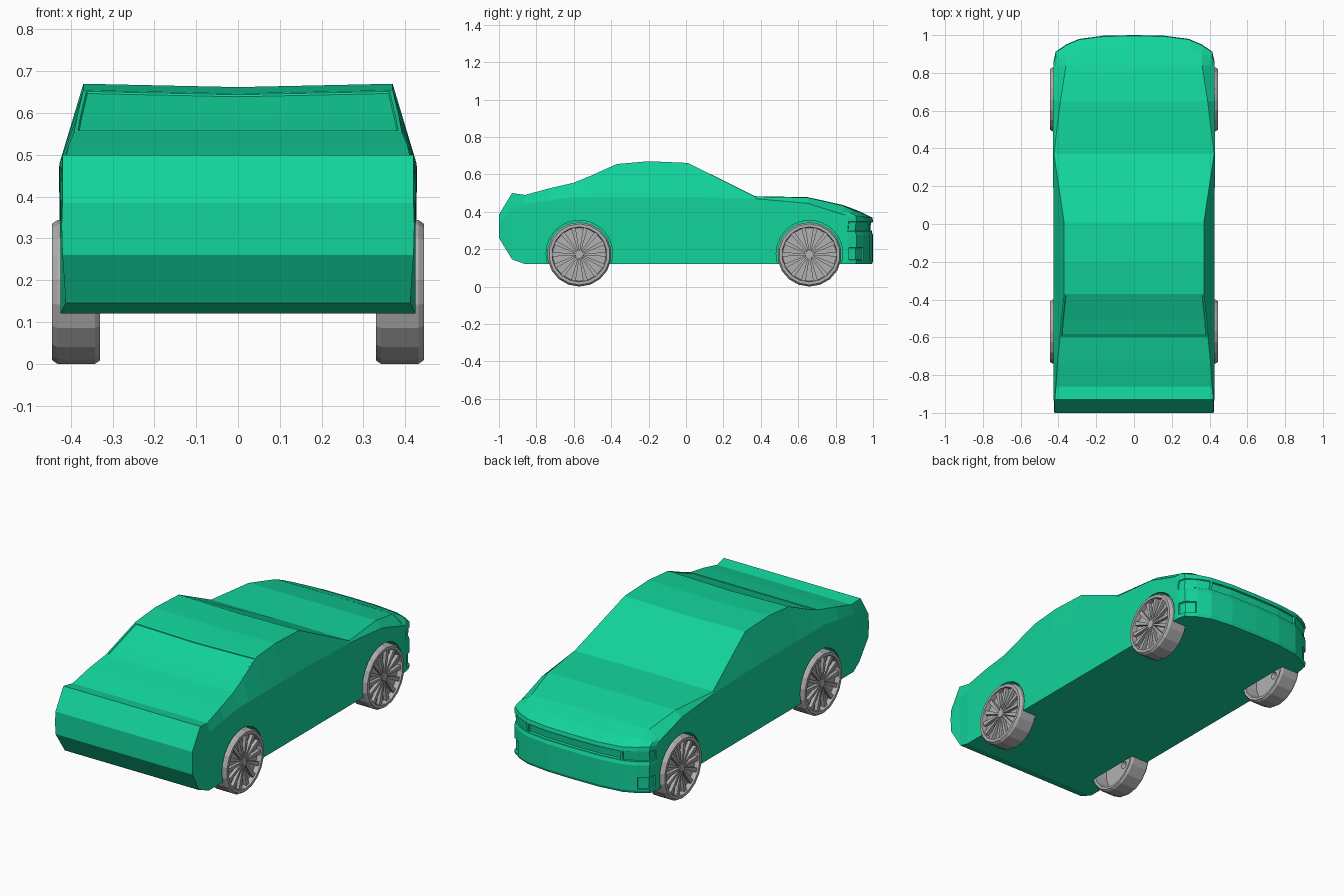
import bpy, bmesh, math

if "Cube" in bpy.data.objects:
    bpy.data.objects.remove(bpy.data.objects["Cube"])


def material(name, rgb):
    m = bpy.data.materials.new(name)
    m.diffuse_color = (*rgb, 1)
    m.use_nodes = True
    m.node_tree.nodes["Principled BSDF"].inputs["Base Color"].default_value = m.diffuse_color
    return m


GREEN = material("green paint", (0.006, 0.66, 0.33))
GREY = material("wheel grey", (0.44, 0.44, 0.44))


def finish(bm, name, mat):
    bmesh.ops.recalc_face_normals(bm, faces=bm.faces)
    me = bpy.data.meshes.new(name)
    bm.to_mesh(me)
    bm.free()
    me.materials.append(mat)
    ob = bpy.data.objects.new(name, me)
    bpy.context.collection.objects.link(ob)
    return ob


def recess(bm, faces, border, depth):
    bmesh.ops.recalc_face_normals(bm, faces=bm.faces)
    bmesh.ops.inset_region(bm, faces=faces, thickness=border, depth=0, use_even_offset=True)
    bmesh.ops.inset_region(bm, faces=faces, thickness=0.003, depth=-depth, use_even_offset=True)


# Body: y, centre z, edge z, edge x, belt z, belt x, sill x, sill z
stations = [
    (-1.00, .385, .385, .420, .33, .422, .420, .26),
    (-.93, .500, .500, .420, .42, .425, .412, .145),
    (-.86, .490, .490, .413, .44, .425, .425, .12),
    (-.73, .525, .525, .405, .46, .425, .425, .12),
    (-.60, .555, .555, .392, .48, .426, .425, .12),
    (-.51, .588, .592, .385, .48, .427, .425, .12),
    (-.37, .647, .655, .370, .48, .427, .425, .12),
    (-.20, .662, .670, .370, .48, .427, .425, .12),
    (.01, .655, .661, .370, .48, .427, .425, .12),
    (.37, .483, .481, .424, .47, .428, .425, .12),
    (.65, .478, .476, .390, .445, .428, .425, .12),
    (.84, .436, .432, .360, .385, .425, .425, .12),
]
bm = bmesh.new()
rings = []
for y, zc, zt, xt, zb, xb, xs, z0 in stations:
    half = [(xt, zt), (xb, zb), (xs, z0)]
    pts = [(0, zc)] + half + [(-x, z) for x, z in reversed(half)]
    rings.append([bm.verts.new((x, y, z)) for x, z in pts])
glass = []
for i, (a, b) in enumerate(zip(rings, rings[1:])):
    for j in range(7):
        k = (j + 1) % 7
        f = bm.faces.new((a[j], a[k], b[k], b[j]))
        if i in (4, 5) and j in (0, 6):
            glass.append(f)
bm.faces.new(rings[0])
bm.faces.new(rings[-1])
recess(bm, glass, 0.008, 0.004)
body = finish(bm, "car_body", GREEN)

# Wheel arches cut into the body
WHEEL_Y = (-0.57, 0.66)
WHEEL_Z, R = 0.172, 0.172
for y in WHEEL_Y:
    for s in (-1, 1):
        bpy.ops.mesh.primitive_cylinder_add(vertices=24, radius=0.178, depth=0.2,
                                            location=(s * 0.425, y, WHEEL_Z + 0.004),
                                            rotation=(0, math.pi / 2, 0))
        cutter = bpy.context.object
        cutter.name = "arch_cutter"
        cutter.hide_render = True
        mod = body.modifiers.new("arch", 'BOOLEAN')
        mod.operation = 'DIFFERENCE'
        mod.solver = 'EXACT'
        mod.object = cutter
        bpy.context.view_layer.objects.active = body
        bpy.ops.object.modifier_apply(modifier=mod.name)
        bpy.data.objects.remove(cutter, do_unlink=True)

# Nose: columns from the centre outwards; start x, start z, front x, front y, edge z
cols = [
    (0, .436, 0, 1.0, .368),
    (.18, .435, .16, .997, .368),
    (.30, .433, .29, .980, .370),
    (.36, .432, .36, .950, .374),
    (.41, .400, .415, .912, .378),
    (.425, .385, .425, .865, .372),
]
rows = [(.352, 0), (.29, .006), (.275, 0), (.215, 0), (.135, 0), (.12, .006)]  # z, setback
bm = bmesh.new()
grid = []
for s, c in [(-1, c) for c in reversed(cols[1:])] + [(1, c) for c in cols]:
    x0, z0, x1, y1, z1 = c
    pts = [(x0, .84, z0), (x1 * .5 + x0 * .5, .84 + (y1 - .84) * .55, z0 * .42 + z1 * .58 + .006),
           (x1, y1 - .004, z1)]
    pts += [(x1, y1 - d, z) for z, d in rows] + [(.425 * x0 / .425, .84, .12)]
    grid.append([bm.verts.new((s * x, y, z)) for x, y, z in pts])
face = {}
for i, (a, b) in enumerate(zip(grid, grid[1:])):
    for j in range(len(a) - 1):
        face[i, j] = bm.faces.new((a[j], a[j + 1], b[j + 1], b[j]))
bm.faces.new(grid[0])
bm.faces.new(grid[-1])
bmesh.ops.holes_fill(bm, edges=[e for e in bm.edges if e.is_boundary], sides=0)
# Grille, lamps and corner vents as shallow recesses
panels = [([3, 4, 5, 6], 3, .008, .010)]
for wide in ([0, 1, 2], [9, 8, 7]):
    panels.append((wide, 3, .005, .005))
    panels.append((wide[:2], 6, .006, .008))
for cs, r, border, depth in panels:
    recess(bm, [face[c, r] for c in cs], border, depth)
finish(bm, "car_nose", GREEN)

# Wheels: hollow lathed rim and tyre (radius, x) with a spoked face
profile = [(.150, .332), (.164, .330), (R, .342), (R, .432), (.163, .445),
           (.147, .445), (.143, .418), (.024, .418), (.022, .440), (.008, .440)]
back = [(.02, .408), (.143, .408)]
SIDES, SPOKES = 18, 14


def wheel(name, side, cy):
    bm = bmesh.new()

    def put(r, x, a):
        return bm.verts.new((side * x, cy + r * math.cos(a), WHEEL_Z + r * math.sin(a)))

    angles = [2 * math.pi * (i + .5) / SIDES for i in range(SIDES)]
    loops = [[put(r, x, a) for a in angles] for r, x in profile + back]
    for a, b in list(zip(loops, loops[1:])) + [(loops[-1], loops[0])]:
        for i in range(SIDES):
            k = (i + 1) % SIDES
            bm.faces.new((a[i], a[k], b[k], b[i]))
    bm.faces.new(loops[len(profile) - 1])
    # Tapered spokes
    for n in range(SPOKES):
        t = 2 * math.pi * n / SPOKES
        quads = []
        for x in (.414, .436):
            quads.append([put(math.hypot(r, w), x, t + math.atan2(w, r))
                          for r, w in ((.018, -.004), (.147, -.012), (.147, .012), (.018, .004))])
        a, b = quads
        bm.faces.new(a)
        bm.faces.new(b)
        for i in range(4):
            k = (i + 1) % 4
            bm.faces.new((a[i], a[k], b[k], b[i]))
    finish(bm, name, GREY)


for label, y in zip(("rear", "front"), WHEEL_Y):
    for side_name, s in (("left", -1), ("right", 1)):
        wheel(f"{label}_{side_name}_wheel", s, y)
